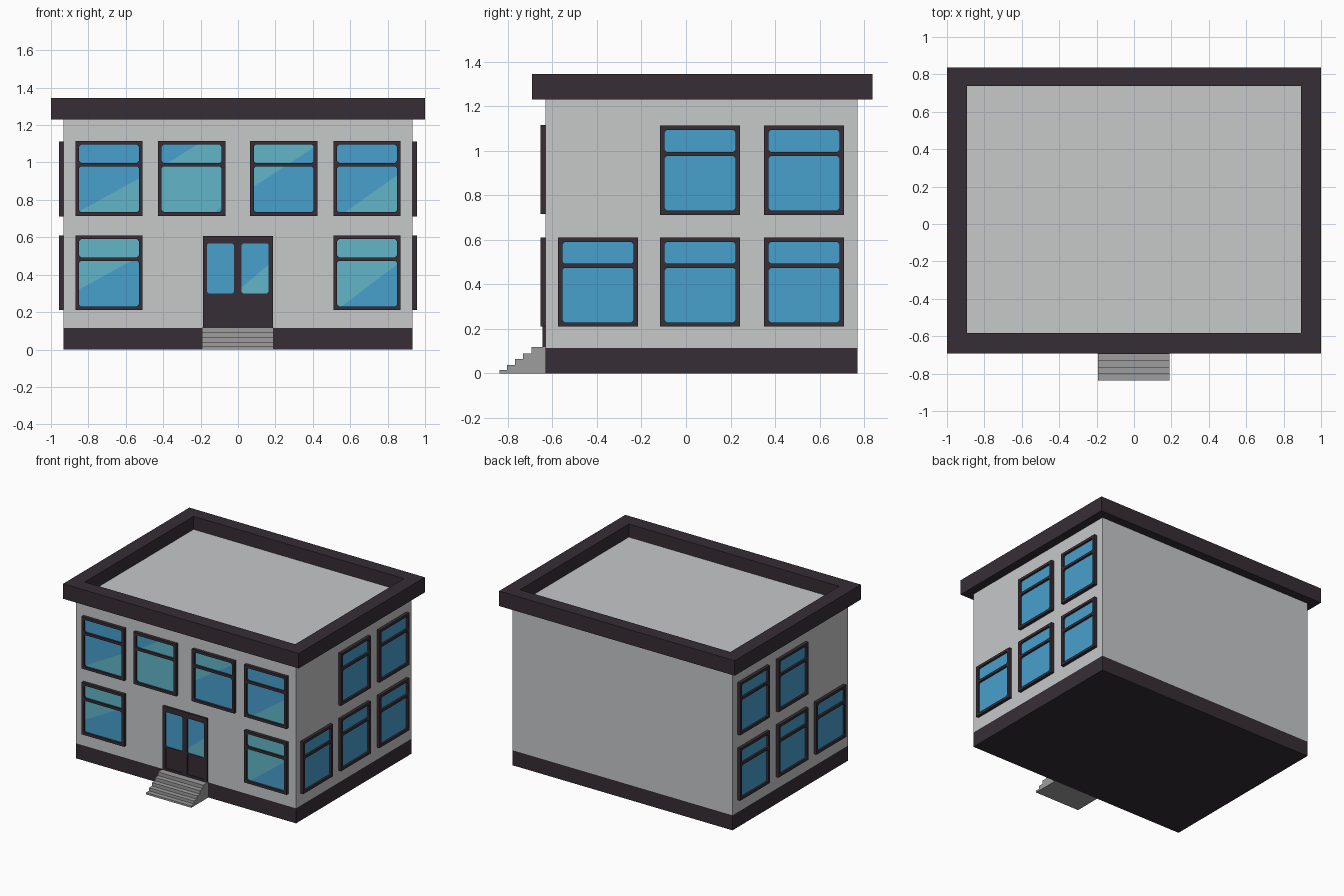
import bpy, bmesh
from mathutils import Matrix, Vector

if "Cube" in bpy.data.objects:
    bpy.data.objects.remove(bpy.data.objects["Cube"])


def material(name, rgb):
    m = bpy.data.materials.new(name)
    m.diffuse_color = (*rgb, 1)
    m.use_nodes = True
    m.node_tree.nodes["Principled BSDF"].inputs["Base Color"].default_value = m.diffuse_color
    return m


WALL = material("wall grey", (0.571, 0.578, 0.584))
DARK = material("dark trim", (0.037, 0.027, 0.036))
STONE = material("step grey", (0.34, 0.34, 0.34))
BLUE = material("glass blue", (0.065, 0.350, 0.610))
TEAL = material("glass reflection", (0.122, 0.468, 0.591))

# Facade frames: local (u, v, depth) to world
FRONT = Matrix(((1, 0, 0, 0), (0, 0, -1, -0.63), (0, 1, 0, 0), (0, 0, 0, 1)))
RIGHT = Matrix(((0, 0, 1, 0.934), (1, 0, 0, 0), (0, 1, 0, 0), (0, 0, 0, 1)))


def finish(name, bm, mats, matrix=None, mirror=False):
    if matrix:
        bm.transform(matrix)
    me = bpy.data.meshes.new(name)
    bm.to_mesh(me)
    bm.free()
    for m in mats:
        me.materials.append(m)
    ob = bpy.data.objects.new(name, me)
    bpy.context.collection.objects.link(ob)
    if mirror:
        ob.modifiers.new("Mirror", 'MIRROR')
    return ob


def rect(u0, v0, u1, v1, c=0.0):
    """Counter-clockwise rectangle with corners cut by c."""
    if not c:
        return [(u0, v0), (u1, v0), (u1, v1), (u0, v1)]
    return [(u0 + c, v0), (u1 - c, v0), (u1, v0 + c), (u1, v1 - c),
            (u1 - c, v1), (u0 + c, v1), (u0, v1 - c), (u0, v0 + c)]


def plate(name, outer, holes, z0, z1, mat, matrix=None, mirror=False):
    """Flat plate with holes, from depth z0 to z1."""
    bm = bmesh.new()
    edges = []
    for loop in [outer] + holes:
        vs = [bm.verts.new((u, v, z0)) for u, v in loop]
        edges += [bm.edges.new((vs[i - 1], vs[i])) for i in range(len(vs))]
    bmesh.ops.triangle_fill(bm, use_beauty=True, edges=edges, normal=(0, 0, 1))
    ext = bmesh.ops.extrude_face_region(bm, geom=bm.faces[:], use_keep_orig=True)
    moved = [g for g in ext["geom"] if isinstance(g, bmesh.types.BMVert)]
    bmesh.ops.translate(bm, verts=moved, vec=(0, 0, z1 - z0))
    bmesh.ops.recalc_face_normals(bm, faces=bm.faces[:])
    return finish(name, bm, [mat], matrix, mirror)


def glass(name, panes, depth, cuts, matrix, mirror=False):
    """Panes split by sloping lines (u0, v0, u1, v1, side); side 1 = teal above."""
    bm = bmesh.new()
    for p in panes:
        bm.faces.new([bm.verts.new((u, v, depth)) for u, v in p])
    lines = []
    for u0, v0, u1, v1, side in cuts:
        n = Vector((v0 - v1, u1 - u0, 0)).normalized() * side
        lines.append((Vector((u0, v0, depth)), n))
        bmesh.ops.bisect_plane(bm, geom=bm.verts[:] + bm.edges[:] + bm.faces[:],
                               plane_co=lines[-1][0], plane_no=n)
    for f in bm.faces:
        c = f.calc_center_median()
        f.material_index = int(bool(lines) and all((c - o).dot(n) > 0 for o, n in lines))
    finish(name, bm, [BLUE, TEAL], matrix, mirror)


def window(name, u, v, matrix, cuts=(), mirror=False):
    a, b, t = u - 0.18, u + 0.18, 0.02
    panes = [rect(a + t, v + t, b - t, v + 0.264, 0.01),
             rect(a + t, v + 0.283, b - t, v + 0.38, 0.01)]
    plate(name + "_frame", rect(a, v, b, v + 0.4), panes, 0, 0.024, DARK, matrix, mirror)
    glass(name + "_glass", panes, 0.009, cuts, matrix, mirror)


# Walls with flat roof, plinth, and parapet ring
X, Y0, Y1 = 0.934, -0.63, 0.77
body = rect(-X, Y0, X, Y1)
plate("plinth", body, [], 0, 0.115, DARK)
plate("walls", body, [], 0.115, 1.245, WALL)
plate("parapet", rect(-1, -0.692, 1, 0.838), [rect(-0.893, -0.582, 0.893, 0.737)],
      1.23, 1.345, DARK)

# Front windows with diagonal reflections
LOW, HIGH = 0.21, 0.715
window("upper_window_1", -0.69, HIGH, FRONT, [(-0.85, 0.738, -0.53, 0.914, -1)])
window("upper_window_2", -0.248, HIGH, FRONT, [(-0.363, 1.005, -0.225, 1.091, -1),
                                               (-0.123, 0.733, -0.085, 0.765, 1)])
window("upper_window_3", 0.245, HIGH, FRONT, [(0.086, 0.872, 0.25, 0.979, 1)])
window("upper_window_4", 0.69, HIGH, FRONT, [(0.561, 0.727, 0.85, 0.93, -1)])
window("lower_window_left", -0.69, LOW, FRONT, [(-0.85, 0.321, -0.578, 0.47, 1)])
window("lower_window_right", 0.69, LOW, FRONT, [(0.561, 0.235, 0.85, 0.455, 1)])

# Side windows, mirrored to the left wall
for i, (y, z) in enumerate([(-0.395, LOW), (0.063, LOW), (0.53, LOW),
                            (0.063, HIGH - 0.003), (0.53, HIGH - 0.003)]):
    window(f"side_window_{i + 1}", y, z, RIGHT, mirror=True)

# Double door: frame, glazed tops, recessed lower panels
tops = [rect(-0.166, 0.3, -0.022, 0.567, 0.008), rect(0.02, 0.3, 0.163, 0.567, 0.008)]
lows = [rect(-0.166, 0.135, -0.022, 0.29), rect(0.02, 0.135, 0.163, 0.29)]
plate("door_frame", rect(-0.188, 0.115, 0.186, 0.608), tops + lows, 0, 0.014, DARK, FRONT)
glass("door_glass", tops, 0.006, [(0.02, 0.333, 0.16, 0.45, -1), (0, 0, 0, 1, -1)], FRONT)
for side, p in zip(("left", "right"), lows):
    plate(f"door_panel_{side}", p, [], 0, 0.007, DARK, FRONT)

# Entrance steps: stair profile extruded across x
profile = [(Y0, 0)]
z = 0
for y, top in [(-0.838, 0.015), (-0.803, 0.038), (-0.767, 0.064), (-0.731, 0.09), (-0.694, 0.118)]:
    profile += [(y, z), (y, top)]
    z = top
profile.append((Y0, z))
ACROSS = Matrix(((0, 0, 1, 0), (1, 0, 0, 0), (0, 1, 0, 0), (0, 0, 0, 1)))
plate("steps", profile, [], -0.193, 0.19, STONE, ACROSS)
